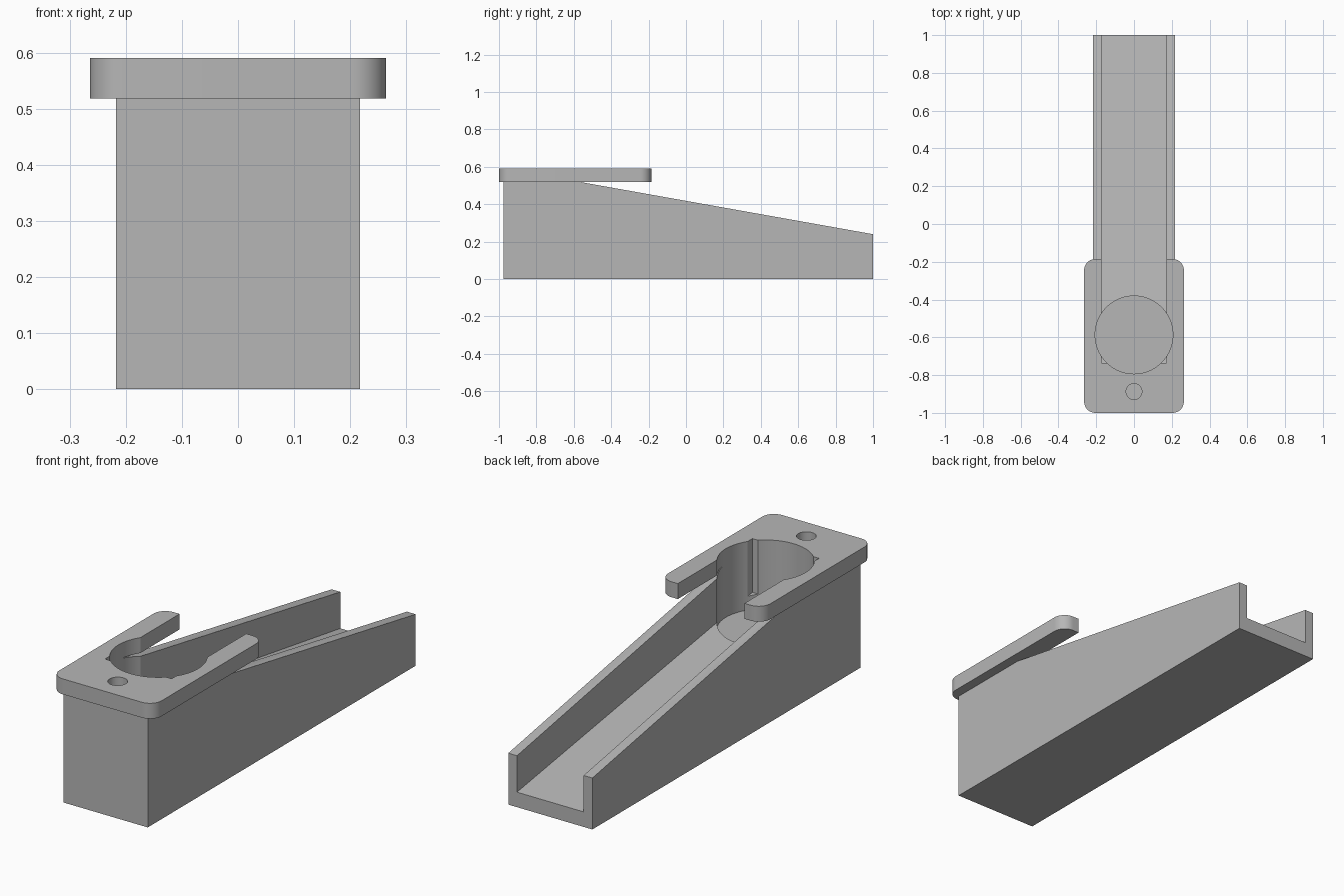
import bpy, bmesh
from math import sin, cos, pi
from mathutils import Vector

if "Cube" in bpy.data.objects:
    bpy.data.objects.remove(bpy.data.objects["Cube"], do_unlink=True)

# One plain grey for the whole model
grey = bpy.data.materials.new("plain_grey")
grey.use_nodes = True
colour = (0.47, 0.47, 0.47, 1)
grey.diffuse_color = colour
grey.node_tree.nodes["Principled BSDF"].inputs["Base Color"].default_value = colour


def prism(name, points, offset):
    """Extrude a closed outline of 3D points along an offset."""
    bm = bmesh.new()
    face = bm.faces.new([bm.verts.new(p) for p in points])
    new = bmesh.ops.extrude_face_region(bm, geom=[face])["geom"]
    verts = [v for v in new if isinstance(v, bmesh.types.BMVert)]
    bmesh.ops.translate(bm, verts=verts, vec=Vector(offset))
    bmesh.ops.recalc_face_normals(bm, faces=bm.faces)
    mesh = bpy.data.meshes.new(name)
    bm.to_mesh(mesh)
    bm.free()
    mesh.materials.append(grey)
    obj = bpy.data.objects.new(name, mesh)
    bpy.context.collection.objects.link(obj)
    return obj


def side_prism(name, profile, half_width):
    """Extrude a (y, z) side profile across x."""
    return prism(name, [(-half_width, y, z) for y, z in profile], (2 * half_width, 0, 0))


def arc(x, y, radius, start, end, steps, z):
    angles = [start + (end - start) * i / steps for i in range(steps + 1)]
    return [(x + radius * cos(a), y + radius * sin(a), z) for a in angles]


def round_cutter(name, y, radius, bottom, steps):
    points = arc(0, y, radius, 0, 2 * pi, steps, bottom)[:-1]
    return prism(name, points, (0, 0, 1))


def cut(obj, cutters):
    bpy.ops.object.select_all(action="DESELECT")
    obj.select_set(True)
    bpy.context.view_layer.objects.active = obj
    for cutter in cutters:
        mod = obj.modifiers.new("cut", "BOOLEAN")
        mod.operation = "DIFFERENCE"
        mod.solver = "EXACT"
        mod.object = cutter
        bpy.ops.object.modifier_apply(modifier=mod.name)
    bpy.ops.object.shade_smooth_by_angle(angle=pi / 6)


BACK, SEAM, TOP = 1.0, 0.518, 0.59

# Sloping body
body = side_prism("sloping_body", [(-0.975, 0), (BACK, 0), (BACK, 0.24),
                                   (-0.56, SEAM), (-0.975, SEAM)], 0.217)

# Top plate with rounded corners
half, front, rear, r = 0.264, -1.0, -0.185, 0.06
corners = [(half - r, rear - r), (r - half, rear - r),
           (r - half, front + r), (half - r, front + r)]
outline = []
for i, (x, y) in enumerate(corners):
    outline += arc(x, y, r, i * pi / 2, (i + 1) * pi / 2, 12, SEAM)
plate = prism("top_plate", outline, (0, 0, TOP - SEAM))

# Ramp channel, round well and pin hole
ramp = side_prism("channel_cutter", [(-0.735, 0.339), (BACK, 0.07), (BACK + 0.2, 0.039),
                                     (BACK + 0.2, 1), (-0.735, 1)], 0.172)
well = round_cutter("well_cutter", -0.587, 0.206, 0.27, 96)
pin = round_cutter("pin_cutter", -0.887, 0.042, 0.45, 40)

for part in (body, plate):
    cut(part, (ramp, well, pin))
for cutter in (ramp, well, pin):
    bpy.data.objects.remove(cutter, do_unlink=True)
